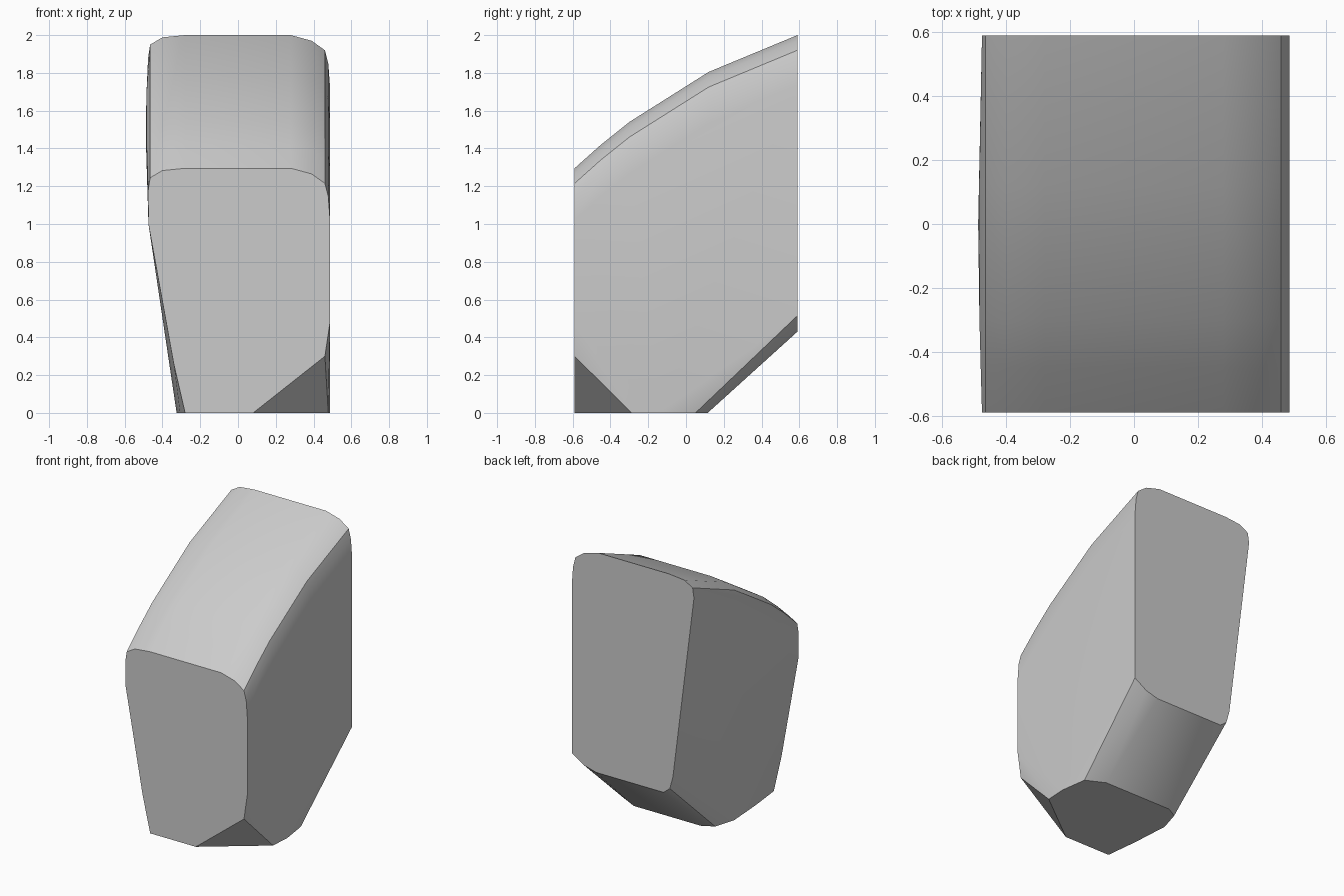
import bpy
import bmesh
import math

cube = bpy.data.objects.get("Cube")
if cube:
    bpy.data.objects.remove(cube, do_unlink=True)

stone = bpy.data.materials.new("light_grey_stone")
stone.use_nodes = True
grey = (0.6, 0.6, 0.6, 1)
stone.diffuse_color = grey
stone.node_tree.nodes["Principled BSDF"].inputs["Base Color"].default_value = grey


def crown(y, top, bulge):
    """Rounded upper rim of a cross-section; bulge swells the sides."""
    rim = [(-0.476 - bulge, 0.12), (-0.465, 0.05), (-0.40, 0.012), (-0.28, 0),
           (0.28, 0), (0.39, 0.03), (0.46, 0.08), (0.478, 0.15), (0.487, 0.27)]
    return [(x, y, top - drop) for x, drop in rim]


# Arched top, from front to back
points = []
for y, top, bulge in [(-0.59, 1.295, 0), (-0.45, 1.42, 0.004), (-0.30, 1.54, 0.008),
                      (0.12, 1.805, 0.009), (0.59, 2.0, 0)]:
    points += crown(y, top, bulge)

# Lower edges of the front and back faces
front_low = [(-0.474, 1.0), (-0.34, 0.26), (-0.28, 0), (0.08, 0), (0.46, 0.30), (0.487, 0.48)]
back_low = [(-0.31, 0.56), (-0.285, 0.47), (-0.235, 0.43), (0.295, 0.43), (0.39, 0.455), (0.487, 0.515)]
points += [(x, -0.59, z) for x, z in front_low]
points += [(x, 0.59, z) for x, z in back_low]

# Foot outline on the ground
foot = [(0.478, -0.287), (0.487, -0.14), (0.46, 0.05), (0.33, 0.115), (-0.20, 0.115),
        (-0.28, 0.07), (-0.325, -0.08), (-0.307, -0.35)]
points += [(x, y, 0) for x, y in foot]

# Slight swell on the leaning side
points += [(-0.488, 0.0, 1.45)]

# Wrap the outlines into one convex block
bm = bmesh.new()
for p in points:
    bm.verts.new(p)
hull = bmesh.ops.convex_hull(bm, input=bm.verts)
loose = [v for v in bm.verts if not v.link_faces]
bmesh.ops.delete(bm, geom=loose, context='VERTS')
bmesh.ops.dissolve_limit(bm, angle_limit=math.radians(0.5), verts=bm.verts, edges=bm.edges)
bmesh.ops.recalc_face_normals(bm, faces=bm.faces)
mesh = bpy.data.meshes.new("stone_block")
bm.to_mesh(mesh)
bm.free()
mesh.materials.append(stone)

block = bpy.data.objects.new("stone_block", mesh)
bpy.context.collection.objects.link(block)
bpy.ops.object.select_all(action='DESELECT')
block.select_set(True)
bpy.context.view_layer.objects.active = block
bpy.ops.object.shade_smooth_by_angle(angle=math.radians(30))
